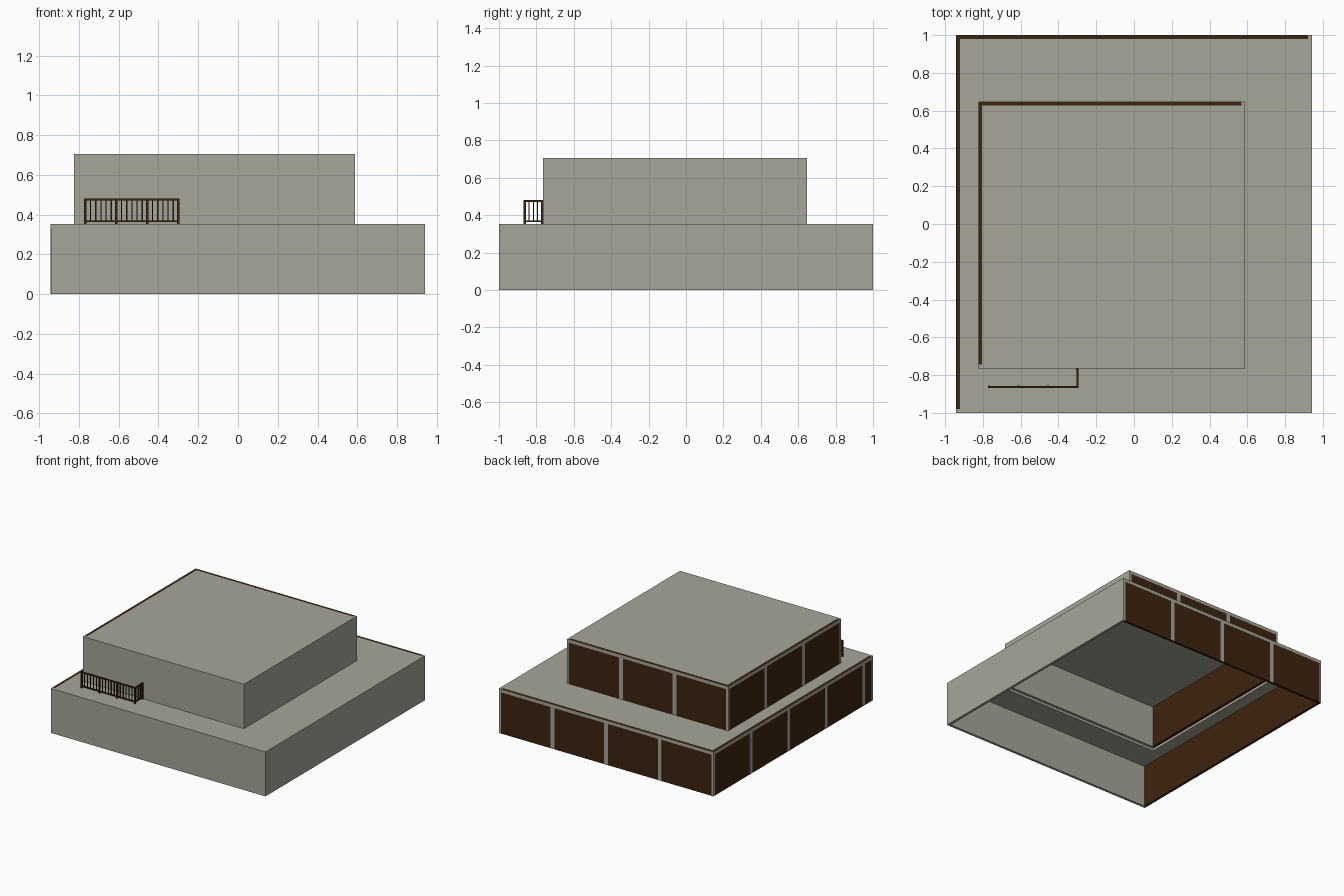
import bpy, bmesh

if "Cube" in bpy.data.objects:
    bpy.data.objects.remove(bpy.data.objects["Cube"])

U = 2 / 17          # building module
T = 0.02            # wall thickness
P = 0.001           # how far the painted frame plates stand proud


def material(name, rgb):
    m = bpy.data.materials.new(name)
    m.diffuse_color = (*rgb, 1)
    m.use_nodes = True
    m.node_tree.nodes["Principled BSDF"].inputs["Base Color"].default_value = m.diffuse_color
    return m


STONE = material("warm grey", (0.385, 0.38, 0.32))
WOOD = material("dark brown", (0.048, 0.018, 0.005))


def make(name, bm, mat):
    bmesh.ops.recalc_face_normals(bm, faces=bm.faces)
    me = bpy.data.meshes.new(name)
    bm.to_mesh(me)
    bm.free()
    me.materials.append(mat)
    ob = bpy.data.objects.new(name, me)
    bpy.context.collection.objects.link(ob)
    return ob


def add_box(bm, x0, x1, y0, y1, z0, z1):
    vs = bmesh.ops.create_cube(bm, size=1)["verts"]
    for v in vs:
        v.co.x = x1 if v.co.x > 0 else x0
        v.co.y = y1 if v.co.y > 0 else y0
        v.co.z = z1 if v.co.z > 0 else z0


def boxes(name, mat, *dims):
    bm = bmesh.new()
    for d in dims:
        add_box(bm, *d)
    return make(name, bm, mat)


def ring_slab(name, mat, outer, inner, z0, z1):
    # flat roof with a rectangular opening
    bm = bmesh.new()
    loops = []
    for (x0, x1, y0, y1), z in ((outer, z0), (outer, z1), (inner, z1), (inner, z0)):
        loops.append([bm.verts.new((x, y, z)) for x, y in
                      ((x0, y0), (x1, y0), (x1, y1), (x0, y1))])
    for k in range(4):
        a, b = loops[k], loops[(k + 1) % 4]
        for i in range(4):
            j = (i + 1) % 4
            bm.faces.new((a[i], a[j], b[j], b[i]))
    return make(name, bm, mat)


def storey(tag, x0, x1, y0, y1, z0, z1):
    # solid front and right walls
    boxes(tag + "_front_wall", STONE, (x0, x1, y0, y0 + T, z0, z1))
    boxes(tag + "_right_wall", STONE, (x1 - T, x1, y0 + T, y1, z0, z1))
    # wooden back and left walls
    boxes(tag + "_back_wall", WOOD, (x0, x1 - T, y1 - T, y1, z0, z1))
    boxes(tag + "_left_wall", WOOD, (x0, x0 + T, y0 + T, y1 - T, z0, z1))
    # grey frames: a top strip and posts every four modules
    h, w, top = 0.026, 0.017, z1 - 0.026
    back = [(x0, x1, y1, y1 + P, top, z1)]
    left = [(x0 - P, x0, y0, y1, top, z1)]
    x = x1
    while x > x0 - 0.01:
        back.append((max(x - w, x0), min(x + w, x1), y1, y1 + P, z0, top))
        x -= 4 * U
    y = y1
    while y > y0 - 0.01:
        left.append((x0 - P, x0, max(y - w, y0), min(y + w, y1), z0, top))
        y -= 4 * U
    boxes(tag + "_back_frame", STONE, *back)
    boxes(tag + "_left_frame", STONE, *left)


# two stacked storeys, open underneath
LOW = (-8 * U, 8 * U, -8.5 * U, 8.5 * U)
UP = (-7 * U, 5 * U, -6.5 * U, 5.5 * U)
H1, H2 = 3 * U, 6 * U
storey("lower", *LOW, 0, H1)
storey("upper", *UP, H1, H2)

# roofs set between the walls
ring_slab("lower_roof", STONE,
          (LOW[0] + T, LOW[1] - T, LOW[2] + T, LOW[3] - T), UP, H1 - T, H1)
boxes("upper_roof", STONE,
      (UP[0] + T, UP[1] - T, UP[2] + T, UP[3] - T, H2 - T, H2))

# railing: front run and short return to the wall
RX0, RX1, RY0, RY1 = -0.768, -0.3, -0.862, -0.77
ZT = 0.481


def stick(x, y, r, z0, z1):
    return (x - r, x + r, y - r, y + r, z0, z1)


posts, bars = [], []
bay = (RX1 - RX0) / 3
for i in range(4):
    posts.append(stick(RX0 + i * bay, RY0, 0.006, H1, ZT))
    if i < 3:
        for k in range(1, 6):
            bars.append(stick(RX0 + (i + k / 6) * bay, RY0, 0.003, H1 + 0.018, ZT - 0.01))
posts.append(stick(RX1, RY1, 0.006, H1, ZT))
for k in range(1, 4):
    bars.append(stick(RX1, RY0 + k / 4 * (RY1 - RY0), 0.003, H1 + 0.018, ZT - 0.01))
boxes("railing_posts", WOOD, *posts)
boxes("railing_balusters", WOOD, *bars)

rails = []
for z0, z1 in ((H1 + 0.010, H1 + 0.018), (ZT - 0.01, ZT)):
    rails.append((RX0 - 0.005, RX1 + 0.005, RY0 - 0.005, RY0 + 0.005, z0, z1))
    rails.append((RX1 - 0.005, RX1 + 0.005, RY0 + 0.005, RY1 + 0.005, z0, z1))
boxes("railing_rails", WOOD, *rails)
